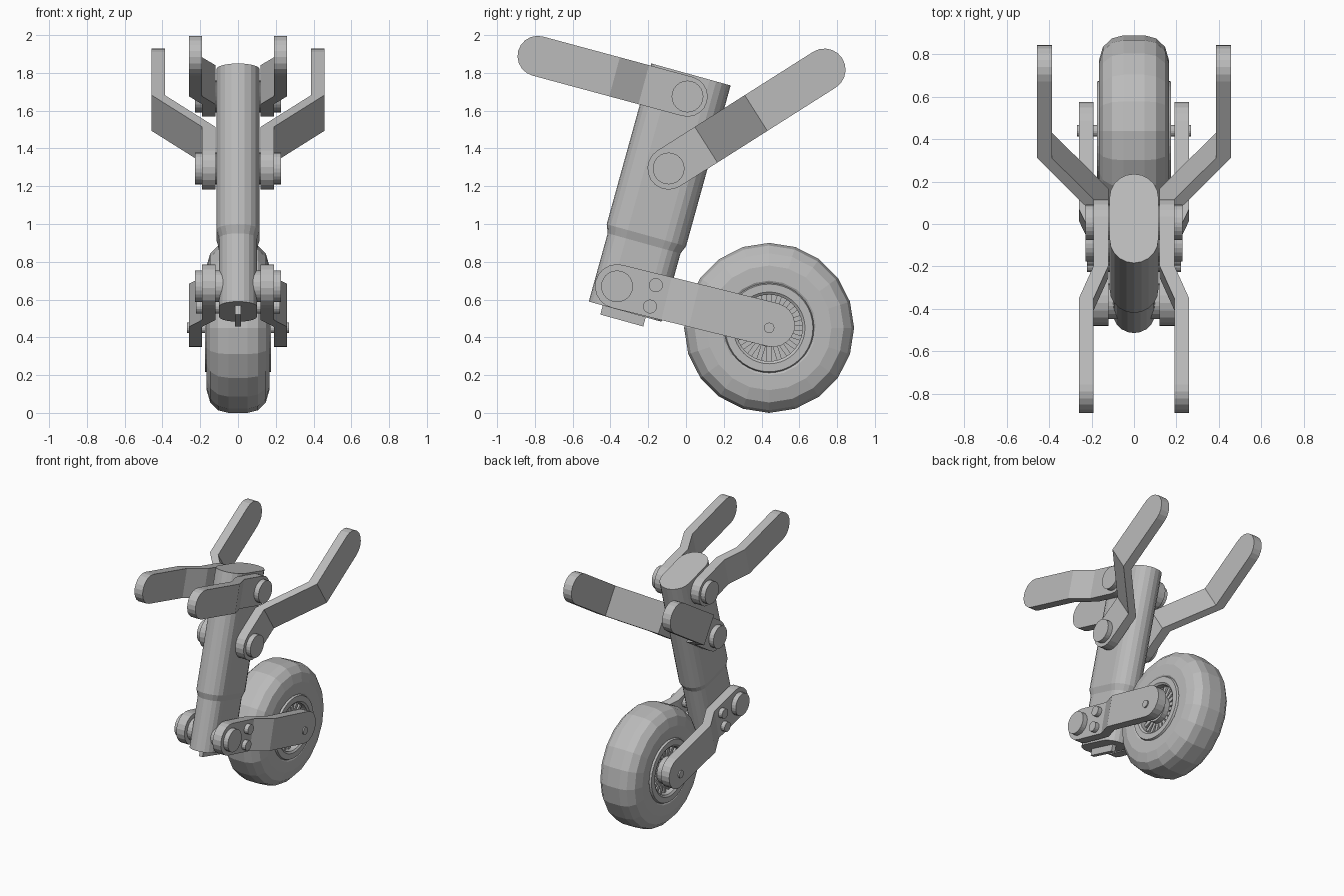
import bpy, bmesh, math
from mathutils import Matrix, Vector

cube = bpy.data.objects.get("Cube")
if cube:
    bpy.data.objects.remove(cube)

grey = bpy.data.materials.new("plain_grey")
grey.use_nodes = True
GREY = (0.5, 0.5, 0.5, 1)
grey.diffuse_color = GREY
grey.node_tree.nodes["Principled BSDF"].inputs["Base Color"].default_value = GREY


def finish(name, bm, mirror=False):
    """Turn a bmesh into an object, optionally mirrored across x."""
    bmesh.ops.recalc_face_normals(bm, faces=bm.faces)
    me = bpy.data.meshes.new(name)
    bm.to_mesh(me)
    bm.free()
    me.materials.append(grey)
    ob = bpy.data.objects.new(name, me)
    bpy.context.collection.objects.link(ob)
    if mirror:
        mod = ob.modifiers.new("Mirror", "MIRROR")
        mod.use_clip = False
        mod.use_mirror_merge = False
    return ob


def disc(name, y, z, r, x0, x1, segs=24, mirror=True):
    """Cylinder along x between x0 and x1."""
    bm = bmesh.new()
    place = Matrix.Translation(((x0 + x1) / 2, y, z)) @ Matrix.Rotation(math.pi / 2, 4, "Y")
    bmesh.ops.create_cone(bm, cap_ends=True, segments=segs, radius1=r, radius2=r,
                          depth=x1 - x0, matrix=place)
    return finish(name, bm, mirror)


def loft(bm, rings, closed=False):
    """Skin a list of vertex rings; cap the ends unless closed."""
    n = len(rings[0])
    pairs = list(zip(rings, rings[1:]))
    if closed:
        pairs.append((rings[-1], rings[0]))
    for a, b in pairs:
        for i in range(n):
            j = (i + 1) % n
            bm.faces.new((a[i], a[j], b[j], b[i]))
    if not closed:
        bm.faces.new(rings[0])
        bm.faces.new(rings[-1])


# Strut: oval sections stacked along a leaning axis
LEAN = Matrix.Translation((0, -0.322, 0.536)) @ Matrix.Rotation(math.radians(-15.5), 4, "X")


def oval_body(name, sections, steps=10):
    bm = bmesh.new()
    rings = []
    for t, half_w, half_d in sections:
        ring = []
        for side in (1, -1):
            for k in range(steps + 1):
                a = math.pi * k / steps
                ring.append(bm.verts.new(LEAN @ Vector((
                    side * half_w * math.cos(a),
                    side * (half_d - half_w + half_w * math.sin(a)), t))))
        rings.append(ring)
    loft(bm, rings)
    return finish(name, bm)


oval_body("lower_strut", [(0, 0.1, 0.2), (0.39, 0.1, 0.2)])
oval_body("upper_strut", [(0.375, 0.1, 0.2), (0.42, 0.115, 0.218), (1.303, 0.115, 0.218)])

# Fin under the strut
bm = bmesh.new()
bmesh.ops.create_cube(bm, size=1, matrix=LEAN @ Matrix.Translation((0, -0.005, -0.015))
                      @ Matrix.Diagonal((0.03, 0.236, 0.07, 1)))
finish("bottom_fin", bm)


def arm(name, start, end, r, bend, shift, inner=0.12, thick=0.07, steps=10):
    """Round-ended bar from start to end (y, z) that steps outward between the bend distances."""
    s, e = Vector(start), Vector(end)
    along = (e - s).normalized()
    across = Vector((-along.y, along.x))
    length = (e - s).length
    bm = bmesh.new()

    def vert(u, v):
        f = min(max((u - bend[0]) / (bend[1] - bend[0]), 0), 1)
        p = s + along * u + across * v
        return bm.verts.new((inner + shift * f, p.x, p.y))

    def cap(u, sign):
        angles = [math.pi * k / steps for k in range(steps + 1)]
        return [vert(u + sign * r * math.sin(a), r * math.cos(a)) for a in angles]

    a_top, a_low, b_top, b_low = [vert(u, v) for u in bend for v in (r, -r)]
    faces = [bm.faces.new(cap(0, -1) + [a_low, a_top]),
             bm.faces.new((a_top, a_low, b_low, b_top)),
             bm.faces.new(cap(length, 1) + [b_low, b_top])]
    grown = bmesh.ops.extrude_face_region(bm, geom=faces, use_keep_orig=True)["geom"]
    bmesh.ops.translate(bm, vec=(thick, 0, 0),
                        verts=[g for g in grown if isinstance(g, bmesh.types.BMVert)])
    return finish(name, bm, True)


# Arms with their pivot caps and inner spacers
ARMS = {
    "front_arm": ((0.008, 1.675), (-0.785, 1.889), 0.107, (0.24, 0.40), 0.07),
    "rear_arm": ((-0.092, 1.294), (0.733, 1.817), 0.112, (0.235, 0.548), 0.267),
    "wheel_arm": ((-0.365, 0.67), (0.46, 0.466), 0.117, (0.27, 0.42), 0.07),
}
for name, (pivot, tip, r, bend, shift) in ARMS.items():
    arm(name, pivot, tip, r, bend, shift)
    disc(name + "_pivot_cap", *pivot, 0.084, 0.18, 0.228)
    disc(name + "_spacer", *pivot, 0.084, 0.07, 0.125)

# Small bolts on the wheel arms
for i, (y, z) in enumerate(((-0.16, 0.676), (-0.19, 0.563))):
    disc("arm_bolt_%d" % (i + 1), y, z, 0.037, 0.08, 0.222, 16)

# Wheel
WY, WZ = 0.44, 0.45


def lathe(name, half_profile, segs):
    """Revolve a closed (x, radius) profile, mirrored in x, about the axle."""
    profile = half_profile + [(-x, r) for x, r in reversed(half_profile)]
    bm = bmesh.new()
    rings = []
    for k in range(segs):
        a = 2 * math.pi * k / segs
        rings.append([bm.verts.new((x, WY + r * math.cos(a), WZ + r * math.sin(a)))
                      for x, r in profile])
    loft(bm, rings, closed=True)
    return finish(name, bm)


lathe("tyre", [(0.05, 0.45), (0.105, 0.436), (0.147, 0.395), (0.166, 0.33),
               (0.166, 0.25), (0.15, 0.22)], 20)
lathe("rim", [(0.16, 0.238), (0.175, 0.232), (0.175, 0.19), (0.165, 0.176), (0.08, 0.176)], 40)
disc("hub", WY, WZ, 0.1, -0.17, 0.17, 24, False)
disc("axle", WY, WZ, 0.028, -0.27, 0.27, 16, False)
disc("wheel_web", WY, WZ, 0.18, -0.02, 0.02, 40, False)

# Radial spokes
bm = bmesh.new()
SPOKES = 20
for k in range(SPOKES):
    turn = Matrix.Rotation(2 * math.pi * k / SPOKES, 4, "X")
    bmesh.ops.create_cube(bm, size=1, matrix=Matrix.Translation((0, WY, WZ)) @ turn
                          @ Matrix.Translation((0, 0, 0.13)) @ Matrix.Diagonal((0.26, 0.026, 0.1, 1)))
finish("spokes", bm)
